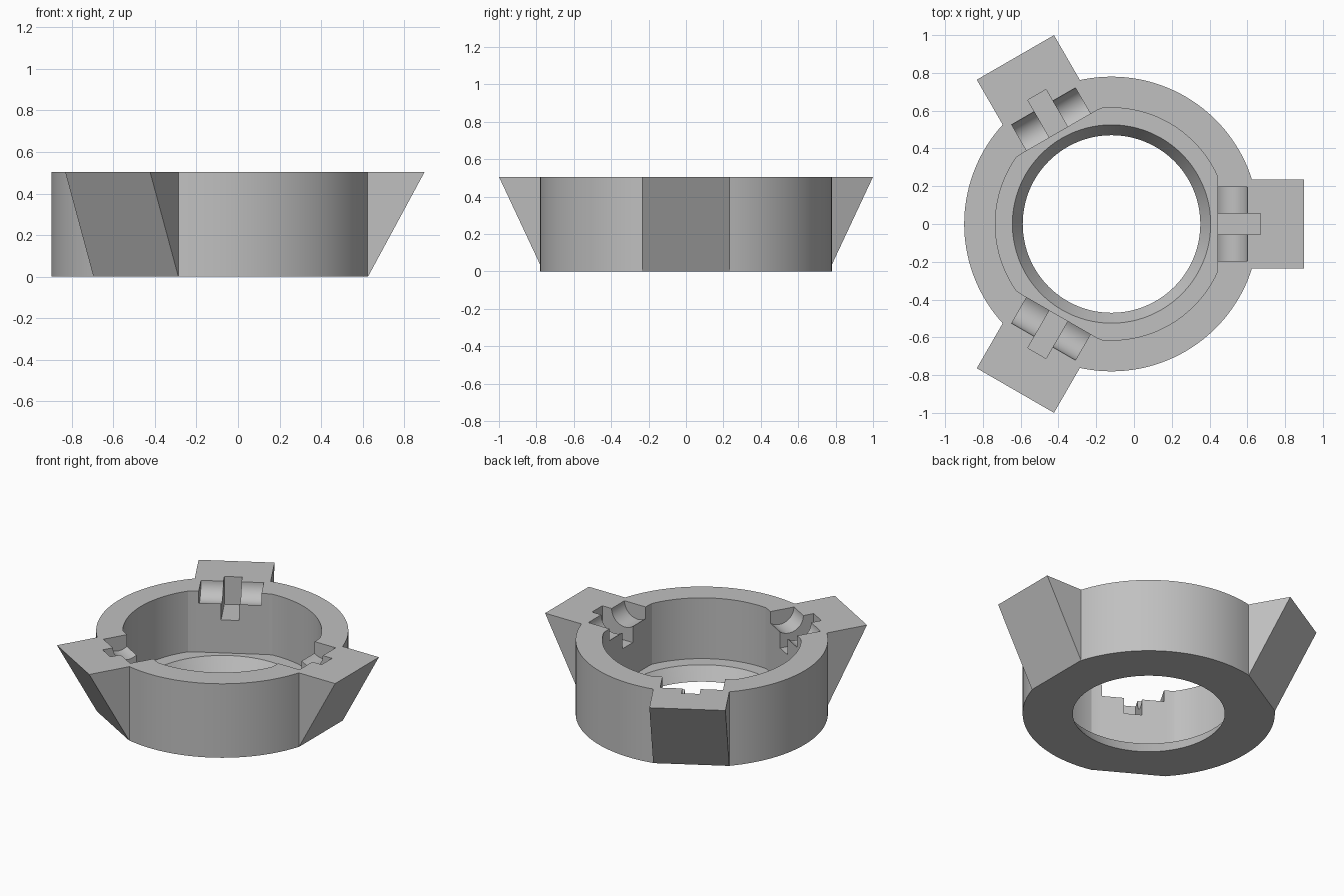
import bpy, bmesh
from math import pi, cos, sin, radians
from mathutils import Matrix

cube = bpy.data.objects.get("Cube")
if cube:
    bpy.data.objects.remove(cube, do_unlink=True)

HEIGHT = 0.505
SEGMENTS = 144
ARMS = [0, 120, 240]

grey = bpy.data.materials.new("plain grey")
grey.use_nodes = True
grey.diffuse_color = (0.53, 0.53, 0.53, 1)
grey.node_tree.nodes["Principled BSDF"].inputs["Base Color"].default_value = grey.diffuse_color


def loft(name, lower, upper):
    """Closed solid between two matching loops of 3D points."""
    bm = bmesh.new()
    a = [bm.verts.new(p) for p in lower]
    b = [bm.verts.new(p) for p in upper]
    bm.faces.new(a)
    bm.faces.new(b)
    for i in range(len(a)):
        j = (i + 1) % len(a)
        bm.faces.new((a[i], a[j], b[j], b[i]))
    bmesh.ops.recalc_face_normals(bm, faces=bm.faces)
    mesh = bpy.data.meshes.new(name)
    bm.to_mesh(mesh)
    bm.free()
    mesh.materials.append(grey)
    obj = bpy.data.objects.new(name, mesh)
    bpy.context.collection.objects.link(obj)
    return obj


def ring(radius, z):
    """Loop around the z axis; radius is a number or a function of angle."""
    pts = []
    for i in range(SEGMENTS):
        t = 2 * pi * i / SEGMENTS
        r = radius(t) if callable(radius) else radius
        pts.append((r * cos(t), r * sin(t), z))
    return pts


def arm_prism(name, profile, half_width, angle):
    """Extrude a (radius, z) profile sideways and turn it to an arm's angle."""
    obj = loft(name, [(r, -half_width, z) for r, z in profile],
               [(r, half_width, z) for r, z in profile])
    obj.data.transform(Matrix.Rotation(radians(angle), 4, 'Z'))
    return obj


def combine(target, tool, operation):
    """Apply a boolean and discard the tool."""
    mod = target.modifiers.new(operation, 'BOOLEAN')
    mod.operation = operation
    mod.solver = 'EXACT'
    mod.object = tool
    tool.hide_render = True
    bpy.context.view_layer.objects.active = target
    bpy.ops.object.modifier_apply(modifier=mod.name)
    bpy.data.objects.remove(tool, do_unlink=True)


def bore_radius(t):
    """Round bore with a flat in front of each arm."""
    off = (t + pi / 3) % (2 * pi / 3) - pi / 3
    return min(0.615, 0.56 / cos(off))


# Round body
body = loft("ring_body", ring(0.78, 0), ring(0.78, HEIGHT))

# Three arms, each undercut by a sloping plane
slope = (1.018 - 0.745) / HEIGHT
for angle in ARMS:
    block = [(0.65, 0), (1.018, 0), (1.018, HEIGHT), (0.65, HEIGHT)]
    combine(body, arm_prism("arm", block, 0.236, angle), 'UNION')
for angle in ARMS:
    under = [(0.745 - 0.1 * slope, -0.1), (1.018 + 0.1 * slope, HEIGHT + 0.1),
             (1.3, HEIGHT + 0.1), (1.3, -0.1)]
    combine(body, arm_prism("undercut", under, 0.4, angle), 'DIFFERENCE')

# Main bore above a thin floor, and the tapered opening through the floor
FLOOR = 0.09
combine(body, loft("bore", ring(bore_radius, FLOOR), ring(bore_radius, 0.7)), 'DIFFERENCE')
taper = (0.525 - 0.47) / FLOOR
combine(body, loft("opening", ring(0.47 - 0.05 * taper, -0.05),
                   ring(0.525 + 0.05 * taper, FLOOR + 0.05)), 'DIFFERENCE')

# Hinge seats: a round pin groove crossed by a deeper narrow slot
groove = [(0.62 + 0.1 * cos(2 * pi * i / 48), HEIGHT + 0.1 * sin(2 * pi * i / 48))
          for i in range(48)]
slot = [(0.5, 0.315), (0.79, 0.315), (0.79, 0.7), (0.5, 0.7)]
for angle in ARMS:
    combine(body, arm_prism("pin_groove", groove, 0.195, angle), 'DIFFERENCE')
    combine(body, arm_prism("lever_slot", slot, 0.056, angle), 'DIFFERENCE')

# Centre the whole part and shade the round walls smoothly
body.data.transform(Matrix.Translation((-0.119, 0, 0)))
bpy.ops.object.select_all(action='DESELECT')
body.select_set(True)
bpy.context.view_layer.objects.active = body
bpy.ops.object.shade_smooth_by_angle(angle=radians(20))
